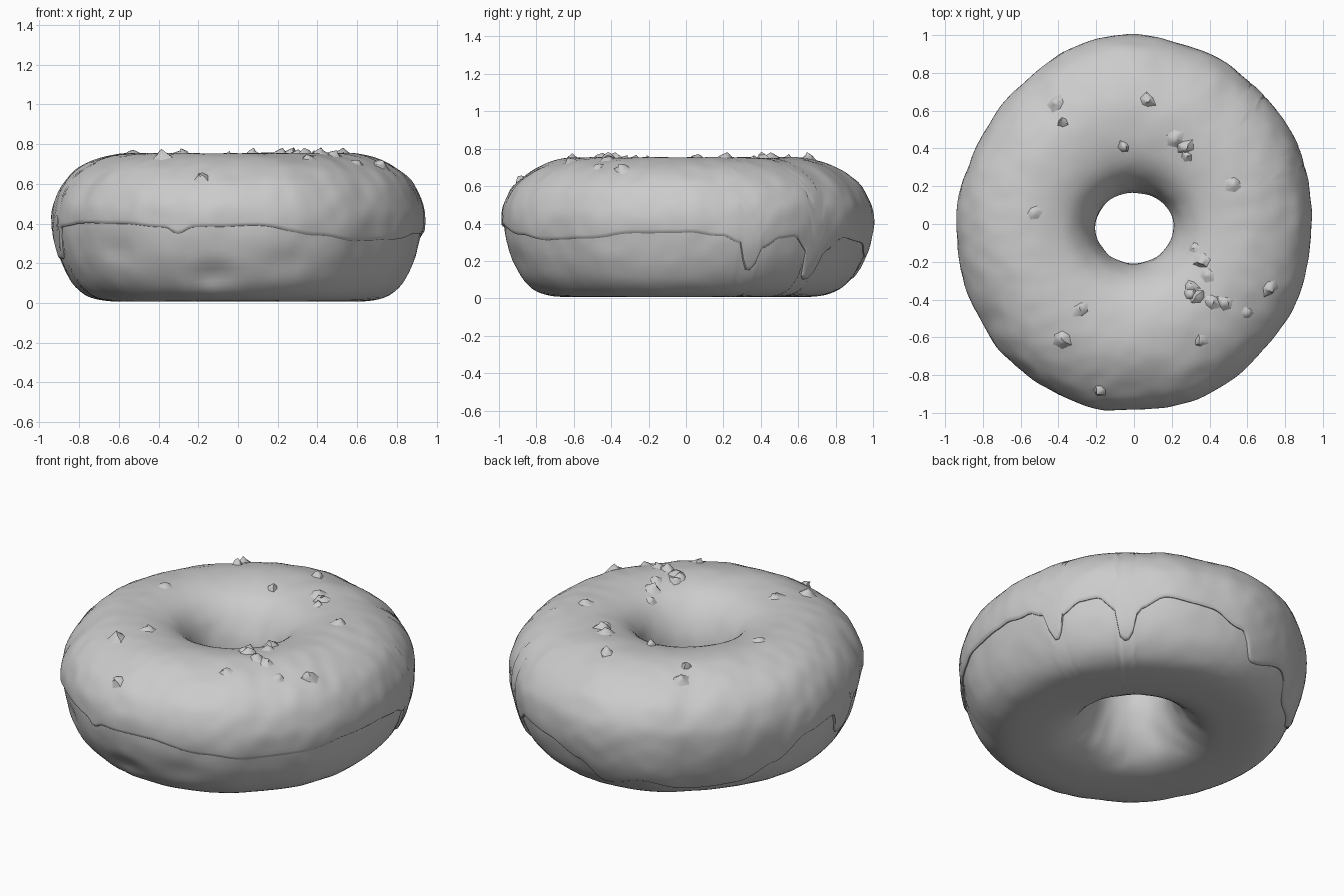
import bpy, math, random
from mathutils import Vector, noise
from mathutils.bvhtree import BVHTree

if "Cube" in bpy.data.objects:
    bpy.data.objects.remove(bpy.data.objects["Cube"])

random.seed(4)
SEGS = 240

# Cross-section of the ring (radius, height): up the hole, over the top, down the outside, underneath
PROFILE = [(.20, .37), (.215, .50), (.26, .615), (.34, .70), (.45, .742), (.58, .753), (.70, .728),
           (.80, .675), (.875, .60), (.92, .50), (.93, .40), (.915, .29), (.885, .19), (.835, .10),
           (.765, .038), (.68, .012), (.56, .008), (.43, .02), (.33, .07), (.26, .16), (.215, .26)]
# Outline radius and icing-edge height around the ring, by angle in degrees
OUTLINE = [(0, .935), (30, .965), (50, .97), (70, .985), (90, 1.0), (110, .99), (130, .945), (150, .93),
           (180, .94), (210, .955), (225, .98), (240, .985), (260, .995), (270, .985), (285, .985),
           (300, .975), (315, .95), (330, .955), (345, .94)]
EDGE = [(0, .37), (12, .35), (18, .31), (20.5, .17), (23, .17), (26, .29), (32, .34), (38, .35), (43, .29),
        (45.5, .12), (48.5, .12), (52, .27), (60, .34), (75, .32), (88, .25), (96, .12), (110, .17),
        (125, .10), (145, .12), (158, .22), (170, .35), (184, .38), (189, .24), (194, .24), (200, .40),
        (215, .42), (232, .42), (248, .40), (252, .365), (257, .40), (275, .41), (294, .36), (308, .33),
        (325, .34), (345, .37)]


def around(table, deg):
    """Smoothly interpolate a periodic angle table."""
    pts = table + [(table[0][0] + 360, table[0][1])]
    for (a, u), (b, v) in zip(pts, pts[1:]):
        if a <= deg <= b:
            f = (deg - a) / (b - a)
            return u + (v - u) * f * f * (3 - 2 * f)


def section(t):
    """Closed Catmull-Rom curve through the profile points."""
    n = len(PROFILE)
    i, f = int(math.floor(t)), t - math.floor(t)
    p = [Vector(PROFILE[(i + k) % n]) for k in (-1, 0, 1, 2)]
    return .5 * (2 * p[1] + (p[2] - p[0]) * f + (2 * p[0] - 5 * p[1] + 4 * p[2] - p[3]) * f * f
                 + (3 * p[1] - p[0] - 3 * p[2] + p[3]) * f ** 3)


def edge_t(z):
    """Curve parameter where the outside wall passes height z."""
    for i in range(8, 15):
        a, b = PROFILE[i][1], PROFILE[i + 1][1]
        if b <= z <= a:
            return i + (a - z) / (a - b)


def place(t, deg, offset=0, dents=0):
    """Point on the ring surface, with the uneven outline and soft lumps."""
    r, z = section(t)
    a = math.radians(deg)
    hole = .197 - .018 * math.sin(a) + .008 * math.cos(2 * a)
    out = around(OUTLINE, deg) - .013
    r = hole + (r - .2) / .73 * (out - hole)
    z = max(z, .004)
    p = Vector((r * math.cos(a), r * math.sin(a), z))
    lump = noise.noise(p * 4) * .009 + noise.noise(p * 11) * .005
    r += offset + lump
    # pinched creases in the lower front
    for da, dz, depth in ((262, .14, .03), (285, .2, .012), (230, .26, .015)):
        r -= dents * depth * math.exp(-((deg - da) / 7) ** 2 - ((z - dz) / .06) ** 2)
    if z > .05:
        z += lump * .6
    return Vector((r * math.cos(a), r * math.sin(a), z))


def ring_mesh(name, columns):
    """Skin a closed ring of equal-length point columns."""
    m, n = len(columns), len(columns[0])
    verts = [p for col in columns for p in col]
    faces = [(i * n + j + 1, (i + 1) % m * n + j + 1, (i + 1) % m * n + j, i * n + j)[::-1]
             for i in range(m) for j in range(n - 1)]
    faces = [f[::-1] for f in faces]
    make(name, verts, faces)
    return verts, faces


def make(name, verts, faces, angle=40):
    me = bpy.data.meshes.new(name)
    me.from_pydata(verts, [], faces)
    ob = bpy.data.objects.new(name, me)
    bpy.context.collection.objects.link(ob)
    # point the faces away from the ring's core circle
    fc = me.polygons[len(faces) // 2]
    c = fc.center
    core = Vector((c.x, c.y, 0)).normalized() * .57 + Vector((0, 0, .38))
    if fc.normal.dot(c - core) < 0:
        me.flip_normals()
    bpy.ops.object.select_all(action='DESELECT')
    ob.select_set(True)
    bpy.context.view_layer.objects.active = ob
    bpy.ops.object.shade_smooth_by_angle(angle=math.radians(angle))


# Icing: from the hole over the top to a dripping lip; dough: from under the lip back to the hole
icing_cols, dough_cols = [], []
N_ICE, N_DOUGH = 46, 34
for s in range(SEGS):
    deg = s * 360 / SEGS
    te = edge_t(around(EDGE, deg))
    col = [place(te * k / N_ICE, deg, .014 * max(0, min(1, (te * k / N_ICE - 6) / 3)))
           for k in range(N_ICE + 1)]
    # rolled lip tucked back under
    col += [place(te + .1, deg, .013), place(te + .18, deg, .006), place(te + .16, deg, -.008)]
    icing_cols.append(col)
    t0 = te - .1
    dough_cols.append([place(t0 + (len(PROFILE) - t0) * k / N_DOUGH, deg, 0, 1 if k < N_DOUGH * .6 else 0)
                       for k in range(N_DOUGH + 1)])

iv, ifc = ring_mesh("icing", icing_cols)
ring_mesh("dough", dough_cols)

# Crumbs: low irregular peaks scattered and clustered on the icing
SPOTS = [(.32, -.12), (.36, -.2), (.39, -.27), (.30, -.33), (.34, -.38), (.41, -.41), (.30, -.37), (.35, -.62),
         (.22, .45), (.27, .41), (.28, .36), (-.05, .41), (-.38, .54), (-.41, .64), (-.53, .06), (.53, .21),
         (-.28, -.45), (-.38, -.61), (-.18, -.88), (.07, .65), (.72, -.34), (.60, -.47), (.48, -.42)]
tree = BVHTree.FromPolygons(iv, ifc)
cv, cf = [], []
for x, y in SPOTS:
    hit, nor, _, _ = tree.ray_cast(Vector((x, y, 2)), Vector((0, 0, -1)))
    nor = nor if nor.z > 0 else -nor
    turn = nor.to_track_quat('Z', 'Y')
    size, tall = random.uniform(.035, .055), random.uniform(.018, .04)
    spin, base = random.uniform(0, 6.28), len(cv)
    for scale, h in ((1, -.004), (.45, tall * .55)):
        for k in range(6):
            a = spin + k * math.pi / 3
            q = size * scale * random.uniform(.6, 1.2)
            cv.append(hit + turn @ Vector((q * math.cos(a), q * math.sin(a), h)))
    cv.append(hit + turn @ Vector((random.uniform(-.015, .015), random.uniform(-.01, .01), tall)))
    for k in range(6):
        n = (k + 1) % 6
        cf += [(base + k, base + n, base + 6 + n, base + 6 + k), (base + 6 + k, base + 6 + n, base + 12)]
make("crumbs", cv, cf, 50)
